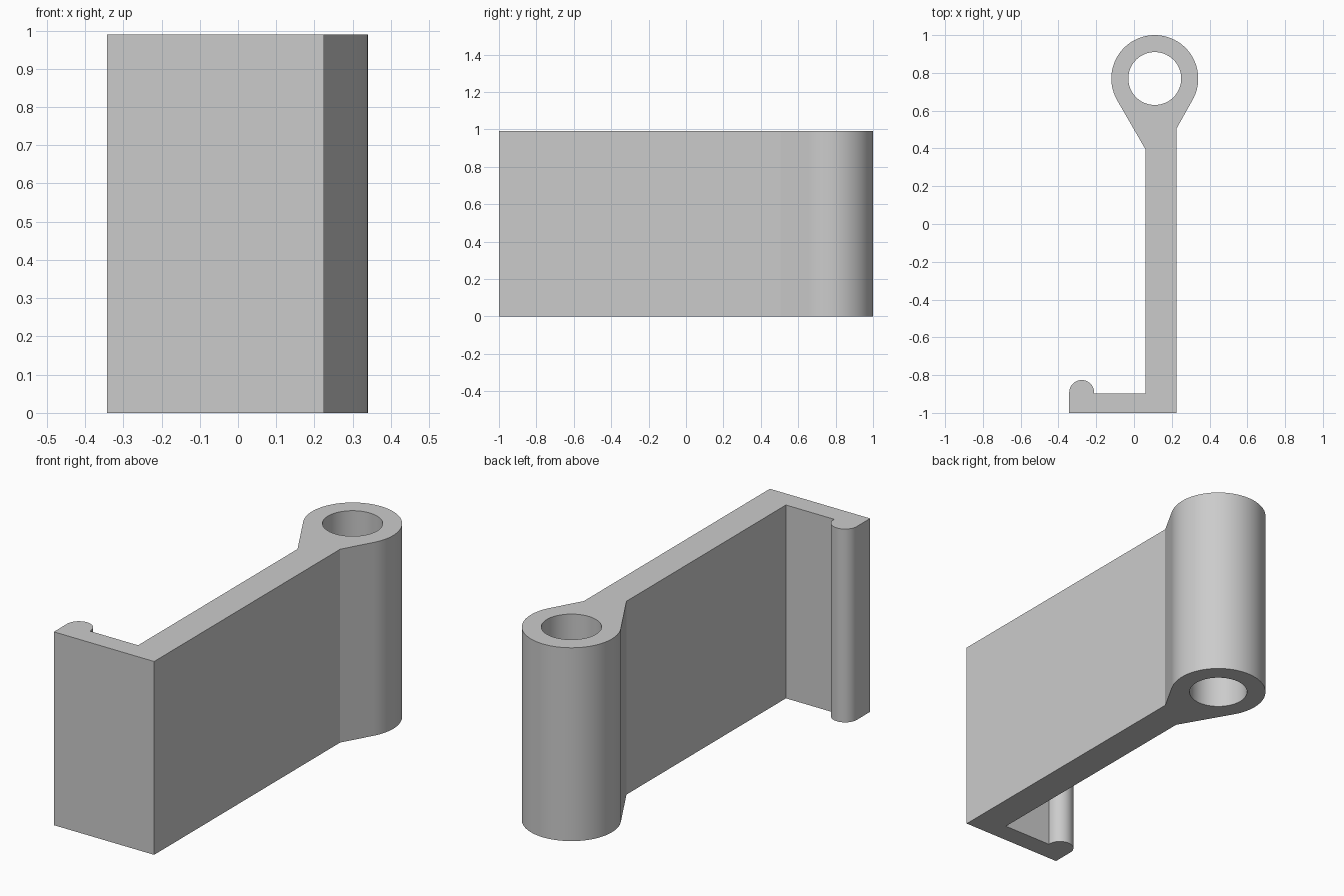
import bpy
import bmesh
from math import cos, sin, radians

cube = bpy.data.objects.get("Cube")
if cube:
    bpy.data.objects.remove(cube, do_unlink=True)

HEIGHT = 0.99
EYE = (0.11, 0.77)      # barrel centre
BEAD = (-0.277, -0.892)  # lip bead centre


def arc(centre, radius, start, end, steps):
    """Points along an arc, angles in degrees, both ends included."""
    angles = [radians(start + (end - start) * i / steps) for i in range(steps + 1)]
    return [(centre[0] + radius * cos(a), centre[1] + radius * sin(a)) for a in angles]


# Outer profile: foot, arm, flared neck, barrel, lip with rounded bead
outline = [(-0.343, -1), (0.225, -1), (0.225, 0.505)]
outline += arc(EYE, 0.23, -30, 210, 64)
outline += [(0.062, 0.393), (0.062, -0.897), (-0.211, -0.897)]
outline += arc(BEAD, 0.066, 0, 180, 24)

# Pin hole through the barrel
hole = arc(EYE, 0.14, 0, 360, 72)[:-1]

bm = bmesh.new()
for loop in (outline, hole):
    verts = [bm.verts.new((x, y, 0)) for x, y in loop]
    for a, b in zip(verts, verts[1:] + verts[:1]):
        bm.edges.new((a, b))
bmesh.ops.triangle_fill(bm, edges=bm.edges[:], use_beauty=True)

# Extrude the filled profile upward
result = bmesh.ops.extrude_face_region(bm, geom=bm.faces[:], use_keep_orig=True)
top = [g for g in result["geom"] if isinstance(g, bmesh.types.BMVert)]
bmesh.ops.translate(bm, verts=top, vec=(0, 0, HEIGHT))
bmesh.ops.recalc_face_normals(bm, faces=bm.faces[:])

mesh = bpy.data.meshes.new("hinge_bracket")
bm.to_mesh(mesh)
bm.free()

# Single grey material
grey = bpy.data.materials.new("light_grey")
grey.use_nodes = True
colour = (0.6, 0.6, 0.6, 1)
grey.diffuse_color = colour
grey.node_tree.nodes["Principled BSDF"].inputs["Base Color"].default_value = colour
mesh.materials.append(grey)

bracket = bpy.data.objects.new("hinge_bracket", mesh)
bpy.context.collection.objects.link(bracket)
bpy.ops.object.select_all(action="DESELECT")
bracket.select_set(True)
bpy.context.view_layer.objects.active = bracket
bpy.ops.object.shade_smooth_by_angle(angle=radians(25))
